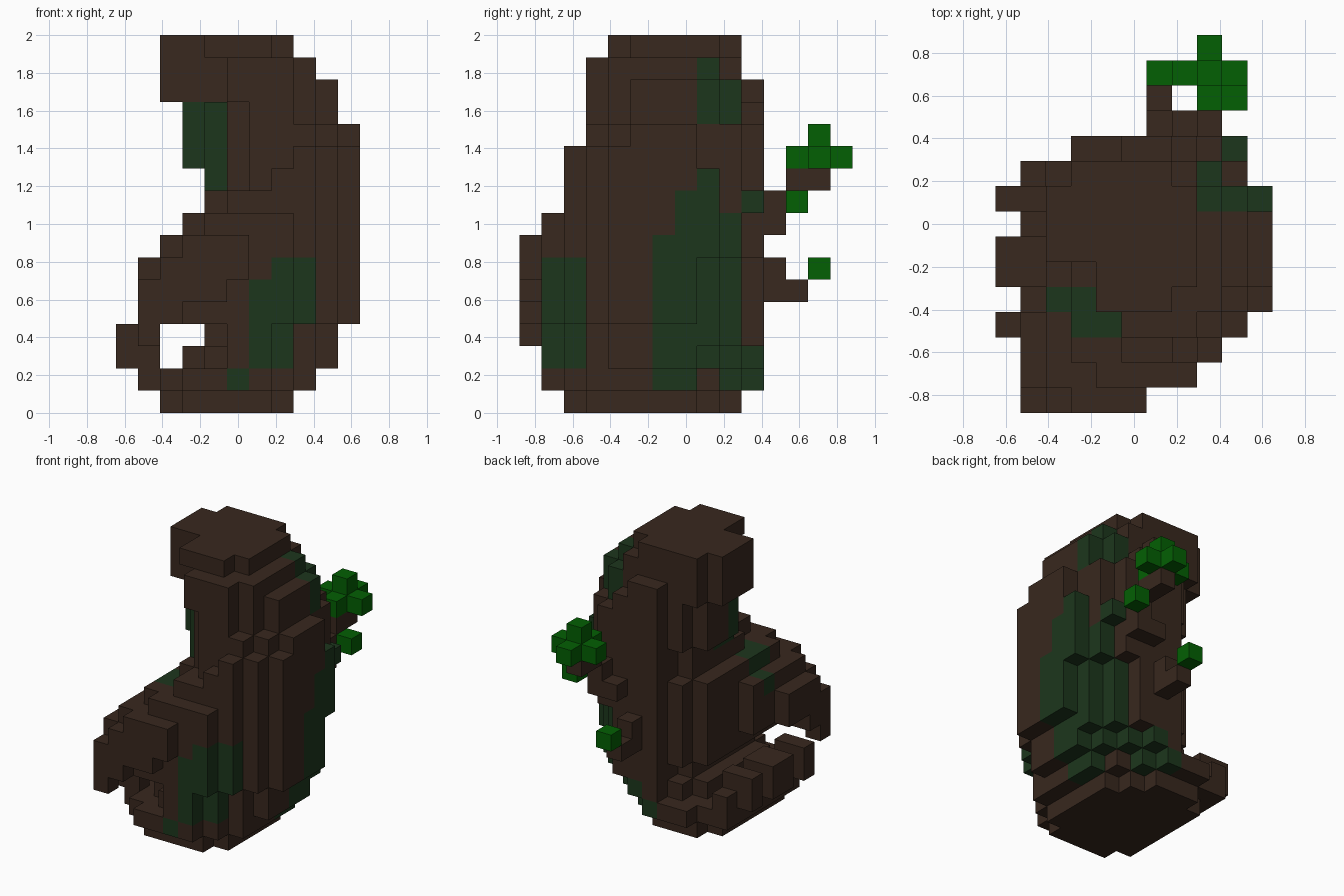
import bpy
import bmesh
from mathutils import Vector

cube = bpy.data.objects.get("Cube")
if cube:
    bpy.data.objects.remove(cube, do_unlink=True)

SIZE = 2 / 17                      # edge of one block
ORIGIN = Vector((-5.5, -7.5, 0))   # grid corner, in blocks


def material(name, colour):
    mat = bpy.data.materials.new(name)
    mat.use_nodes = True
    mat.diffuse_color = (*colour, 1)
    mat.node_tree.nodes["Principled BSDF"].inputs["Base Color"].default_value = (*colour, 1)
    return mat


BARK = material("dark_bark", (0.040, 0.021, 0.013))
MOSS = material("moss_green", (0.012, 0.037, 0.012))
LEAF = material("leaf_green", (0.001, 0.116, 0.001))


def box(i0, i1, j0, j1, k0, k1):
    """Blocks of an inclusive box."""
    return {(i, j, k) for i in range(i0, i1 + 1)
            for j in range(j0, j1 + 1) for k in range(k0, k1 + 1)}


def slab(k, i0, i1, j0, j1, power):
    """One rounded layer of blocks."""
    ci, cj = (i0 + i1) / 2, (j0 + j1) / 2
    ri, rj = (i1 - i0 + 1) / 2, (j1 - j0 + 1) / 2
    return {(i, j, k) for i, j, _ in box(i0, i1, j0, j1, k, k)
            if abs((i - ci) / ri) ** power + abs((j - cj) / rj) ** power <= 1}


def keep(i, j, k):
    """Bevel the trunk corners and lean its upper half."""
    # Outer front and outer back corners, tapering to the base
    back_limit = 19 if k == 9 else min(14 + k, 17 if k < 7 else 18)
    if i - j > (5 if k < 4 else 6) or i + j > back_limit:
        return False
    if k >= 11 and 2 * i + j > (27 if k < 13 else 26):
        return False
    # Stepped front shoulder, recessed neck and narrowing back ridge
    if k >= 10 and j < 3 and i < k - 3:
        return False
    if k >= 10 and i + j < (9 if k < 14 else 8):
        return False
    if k >= 11 and j == 10 and not (k - 3) // 2 <= i <= 20 - k:
        return False
    # Overhang of the crown sits further back
    return not (k >= 14 and j < 6 and i <= (3 if k == 16 else 4))


# Trunk: stacked layers, each with its x and y extent
layers = [(2, 7, 2, 9), (1, 8, 1, 10), (3, 9, 1, 10), (4, 9, 1, 10),
          (3, 10, 1, 10), (3, 10, 1, 10), (3, 10, 1, 10), (3, 10, 1, 10),
          (3, 10, 1, 10), (4, 10, 2, 10), (4, 10, 2, 10), (3, 10, 2, 10),
          (3, 10, 3, 10), (3, 9, 3, 10), (2, 9, 3, 10), (2, 8, 3, 9),
          (2, 7, 4, 9)]
trunk = set()
for k, extent in enumerate(layers):
    trunk |= {c for c in slab(k, *extent, 2.5 if k < 13 else 2.3) if keep(*c)}

# Upper jaw: a wedge stepped diagonally on top and arched underneath
jaw = set()
jaw_box = box(1, 5, 1, 3, 4, 6) | box(2, 5, 1, 5, 5, 7) | box(3, 5, 1, 5, 8, 8) | box(4, 6, 2, 5, 9, 9)
top_start = {6: 2, 7: 3, 8: 5, 9: 8}
for i, j, k in jaw_box:
    if i + j >= top_start.get(k, 0) and (i > 2 or k >= min(3 + j, 5)):
        jaw.add((i, j, k))
for k, (first, last) in enumerate([(1, 1), (1, 2), (1, 4), (2, 5), (3, 5)], start=3):
    jaw |= box(first, last, 0, 0, k, k)

# Lower teeth along the open mouth
teeth = box(1, 2, 9, 9, 1, 1) | {(1, 9, 2)}
for j in (3, 5, 6, 8):
    teeth |= box(1, 2, j, j, 1, 1) | box(0, 1, j, j, 2, 3)

# Branches and leaves on the back
upper_branch = box(7, 8, 11, 11, 8, 8) | {(8, 11, 9)} | box(8, 8, 12, 13, 10, 10)
lower_branch = box(6, 6, 11, 11, 5, 6) | {(6, 12, 5)}
leaf_cluster = (box(7, 9, 13, 13, 11, 11) | box(8, 8, 12, 14, 11, 11)
                | {(8, 13, 12)})
single_leaves = {(9, 12, 9), (6, 13, 6)}

# Moss patches: front foot, outer flank, heel, crown, neck and jaw steps
moss = ({(5, 1, 1)} | box(6, 6, 1, 2, 2, 5) | box(7, 7, 1, 2, 2, 6)
        | box(8, 8, 2, 2, 4, 6))
for j, low, high in ((6, 1, 7), (7, 1, 9), (8, 2, 10), (9, 2, 8)):
    moss |= box(7, 10, j, j, low, high)
moss |= {(6, 9, 1), (5, 10, 1), (6, 10, 2), (9, 10, 9)}
moss |= box(8, 9, 8, 8, 13, 15) | box(8, 8, 9, 9, 13, 14)
moss |= box(3, 4, 4, 6, 10, 13) | box(2, 3, 4, 4, 7, 8) | box(3, 4, 3, 3, 8, 8)

parts = [("trunk", trunk, BARK), ("upper_jaw", jaw - trunk, BARK),
         ("lower_teeth", teeth - trunk, BARK),
         ("upper_branch", upper_branch, BARK), ("lower_branch", lower_branch, BARK),
         ("leaf_cluster", leaf_cluster, LEAF), ("single_leaves", single_leaves, LEAF)]
solid = set().union(*(cells for _, cells, _ in parts))


def build(name, cells, mat):
    """Mesh the exposed block faces of one part."""
    bm = bmesh.new()
    for cell in sorted(cells):
        centre = Vector(cell) + Vector((0.5, 0.5, 0.5))
        for axis in range(3):
            for sign in (-1, 1):
                n = Vector((0, 0, 0))
                n[axis] = sign
                if tuple(int(c + d) for c, d in zip(cell, n)) in solid:
                    continue
                u = Vector((0, 0, 0))
                u[(axis + 1) % 3] = 0.5
                v = n.cross(u)
                corners = (-u - v, u - v, u + v, v - u)
                face = bm.faces.new([bm.verts.new((centre + n / 2 + c + ORIGIN) * SIZE)
                                     for c in corners])
                face.material_index = int(mat == BARK and cell in moss)
    bmesh.ops.remove_doubles(bm, verts=bm.verts, dist=SIZE / 100)
    mesh = bpy.data.meshes.new(name)
    bm.to_mesh(mesh)
    bm.free()
    mesh.materials.append(mat)
    if mat == BARK:
        mesh.materials.append(MOSS)
    bpy.context.collection.objects.link(bpy.data.objects.new(name, mesh))


for part in parts:
    build(*part)
